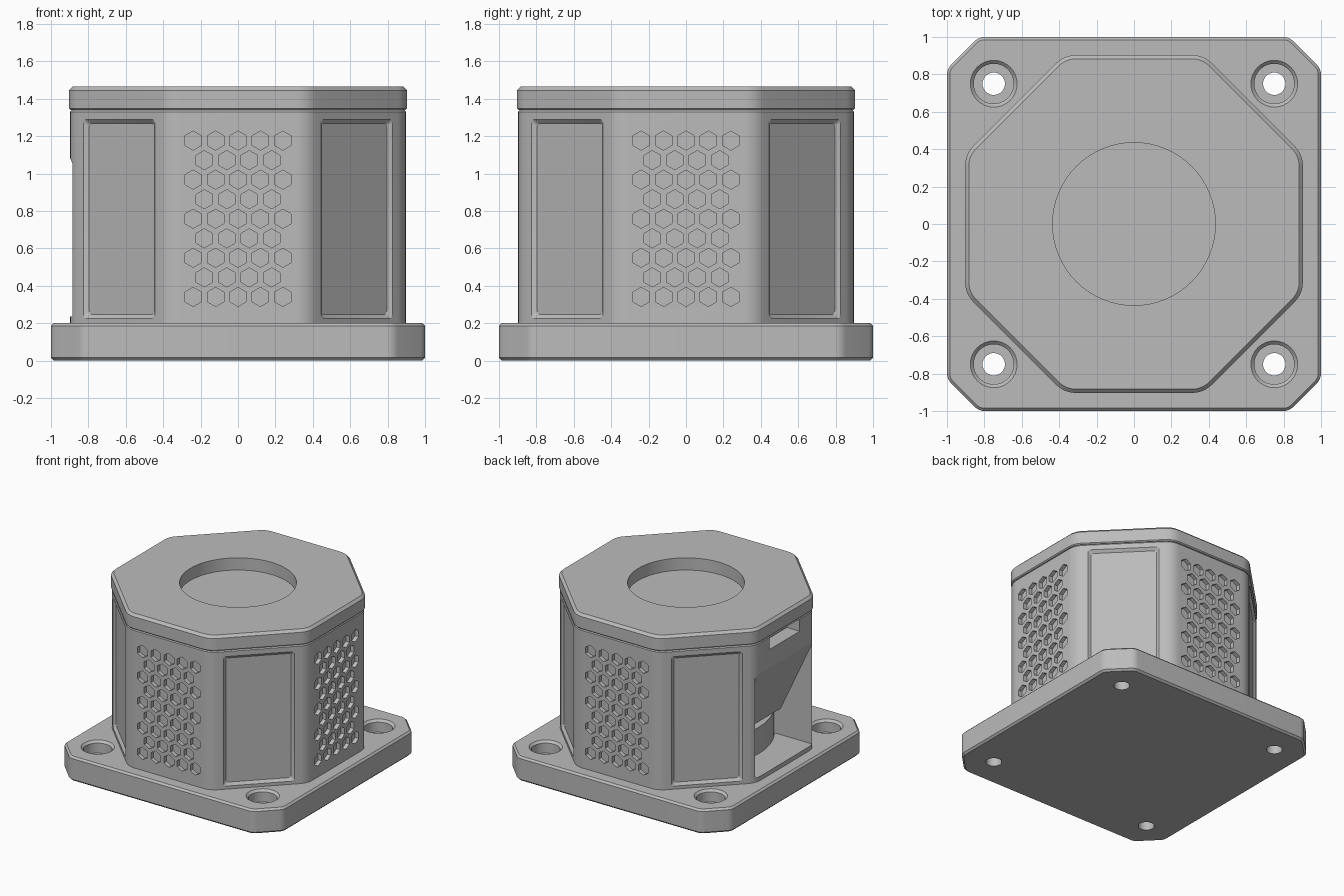
import bpy, bmesh, math
from mathutils import Matrix, Vector

cube = bpy.data.objects.get("Cube")
if cube:
    bpy.data.objects.remove(cube, do_unlink=True)

grey = bpy.data.materials.new("plain grey")
grey.use_nodes = True
grey.diffuse_color = (0.5, 0.5, 0.5, 1)
grey.node_tree.nodes["Principled BSDF"].inputs["Base Color"].default_value = (0.5, 0.5, 0.5, 1)


def finish(name, bm):
    bmesh.ops.recalc_face_normals(bm, faces=bm.faces[:])
    mesh = bpy.data.meshes.new(name)
    bm.to_mesh(mesh)
    bm.free()
    mesh.materials.append(grey)
    ob = bpy.data.objects.new(name, mesh)
    bpy.context.collection.objects.link(ob)
    return ob


def loft(bm, rings):
    """Closed solid through rings of points."""
    loops = [[bm.verts.new(p) for p in ring] for ring in rings]
    n = len(loops[0])
    for a, b in zip(loops, loops[1:]):
        for i in range(n):
            j = (i + 1) % n
            bm.faces.new((a[i], a[j], b[j], b[i]))
    bm.faces.new(loops[0][::-1])
    bm.faces.new(loops[-1])


def outline(w, c, r, inset, z, steps=6):
    """Square with cut, rounded corners: flat at w, corner at (w, c)."""
    t = math.tan(math.pi / 8)
    centres = [(w - r, c - r * t), (c - r * t, w - r)]
    pts = []
    for quarter in range(4):
        turn = Matrix.Rotation(quarter * math.pi / 2, 3, "Z")
        for k, (cx, cy) in enumerate(centres):
            for s in range(steps + 1):
                a = (k + s / steps) * math.pi / 4
                p = Vector((cx + (r - inset) * math.cos(a), cy + (r - inset) * math.sin(a), z))
                pts.append(turn @ p)
    return pts


def block(name, w, c, r, levels):
    bm = bmesh.new()
    loft(bm, [outline(w, c, r, inset, z) for z, inset in levels])
    return finish(name, bm)


def circle(r, z, n=48, x=0, y=0):
    return [(x + r * math.cos(math.tau * i / n), y + r * math.sin(math.tau * i / n), z) for i in range(n)]


def cut(ob, name, bm):
    cutter = finish(name, bm)
    cutter.hide_render = True
    cutter.hide_set(True)
    mod = ob.modifiers.new(name, "BOOLEAN")
    mod.operation = "DIFFERENCE"
    mod.solver = "EXACT"
    mod.object = cutter


def bake(ob):
    """Apply the cuts, drop the cutters and smooth the round parts."""
    bpy.context.view_layer.update()
    mesh = bpy.data.meshes.new_from_object(ob.evaluated_get(bpy.context.evaluated_depsgraph_get()))
    cutters = [m.object for m in ob.modifiers]
    ob.modifiers.clear()
    ob.data = mesh
    for c in cutters:
        bpy.data.objects.remove(c, do_unlink=True)
    bpy.ops.object.select_all(action="DESELECT")
    ob.select_set(True)
    bpy.context.view_layer.objects.active = ob
    bpy.ops.object.shade_smooth_by_angle(angle=math.radians(25))


# Mounting base with four counterbored holes
base = block("mounting_base", 1, 0.83, 0.08, [(0, 0.015), (0.015, 0), (0.185, 0), (0.2, 0.015)])
bm = bmesh.new()
for x in (-0.75, 0.75):
    for y in (-0.75, 0.75):
        steps = [(0.06, -0.1), (0.06, 0.1), (0.107, 0.1), (0.107, 0.182), (0.125, 0.2), (0.125, 0.3)]
        loft(bm, [circle(r, z, 32, x, y) for r, z in steps])
cut(base, "bolt_holes", bm)
bake(base)

# Octagonal housing
corner = 0.9 * math.tan(math.pi / 8)
body = block("housing", 0.897, corner, 0.15, [(0.19, 0), (1.33, 0), (1.345, 0.012)])

# Honeycomb pockets on three sides
bm = bmesh.new()
for angle in (0, 90, 180):
    turn = Matrix.Rotation(math.radians(angle), 3, "Z")
    for row in range(9):
        count = 5 - row % 2
        for k in range(count):
            x = (k - (count - 1) / 2) * 0.12
            z = 0.34 + row * 0.1045
            rings = []
            for y in (-0.95, -0.865):
                rings.append([turn @ Vector((x + 0.051 * math.sin(i * math.pi / 3), y,
                                             z + 0.051 * math.cos(i * math.pi / 3))) for i in range(6)])
            loft(bm, rings)
cut(body, "honeycomb_pockets", bm)

# Recessed panels with sloping frames on the corner faces
bm = bmesh.new()
for k in range(4):
    turn = Matrix.Rotation(math.radians(45 + 90 * k), 3, "Z")
    rings = []
    for depth, grow in ((0.878, 0), (0.918, 0.044)):
        w, h, r = 0.247 + grow, 0.51 + grow, 0.02
        ring = []
        for q, (sx, sz) in enumerate(((1, 1), (-1, 1), (-1, -1), (1, -1))):
            for s in range(4):
                a = (q + s / 3) * math.pi / 2
                ring.append(turn @ Vector((depth, sx * (w - r) + r * math.cos(a),
                                           0.757 + sz * (h - r) + r * math.sin(a))))
        rings.append(ring)
    loft(bm, rings)
cut(body, "panel_recesses", bm)

# Open bay with an overhanging sloped wall
bm = bmesh.new()
bay = [(-1, 0.235), (-0.5, 0.235), (-0.5, 0.45), (-0.6, 0.45), (-0.897, 1.08), (-1, 1.08)]
loft(bm, [[(x, y, z) for x, z in bay] for y in (-0.37, 0.37)])
cut(body, "open_bay", bm)

# Slot above the bay
bm = bmesh.new()
bmesh.ops.create_cube(bm, size=1, matrix=Matrix.Translation((-0.9, 0, 1.28)) @ Matrix.Diagonal((0.24, 0.39, 0.1, 1)))
cut(body, "upper_slot", bm)
bake(body)

# Round core at the back of the bay
bm = bmesh.new()
loft(bm, [circle(0.66, 0.22, 64), circle(0.66, 0.452, 64)])
bake(finish("round_core", bm))

# Lid with a round well
lid = block("lid", 0.903, corner, 0.15, [(1.34, 0.008), (1.348, 0), (1.445, 0), (1.465, 0.02)])
bm = bmesh.new()
loft(bm, [circle(0.435, 1.365, 64), circle(0.435, 1.6, 64)])
cut(lid, "lid_well", bm)
bake(lid)
